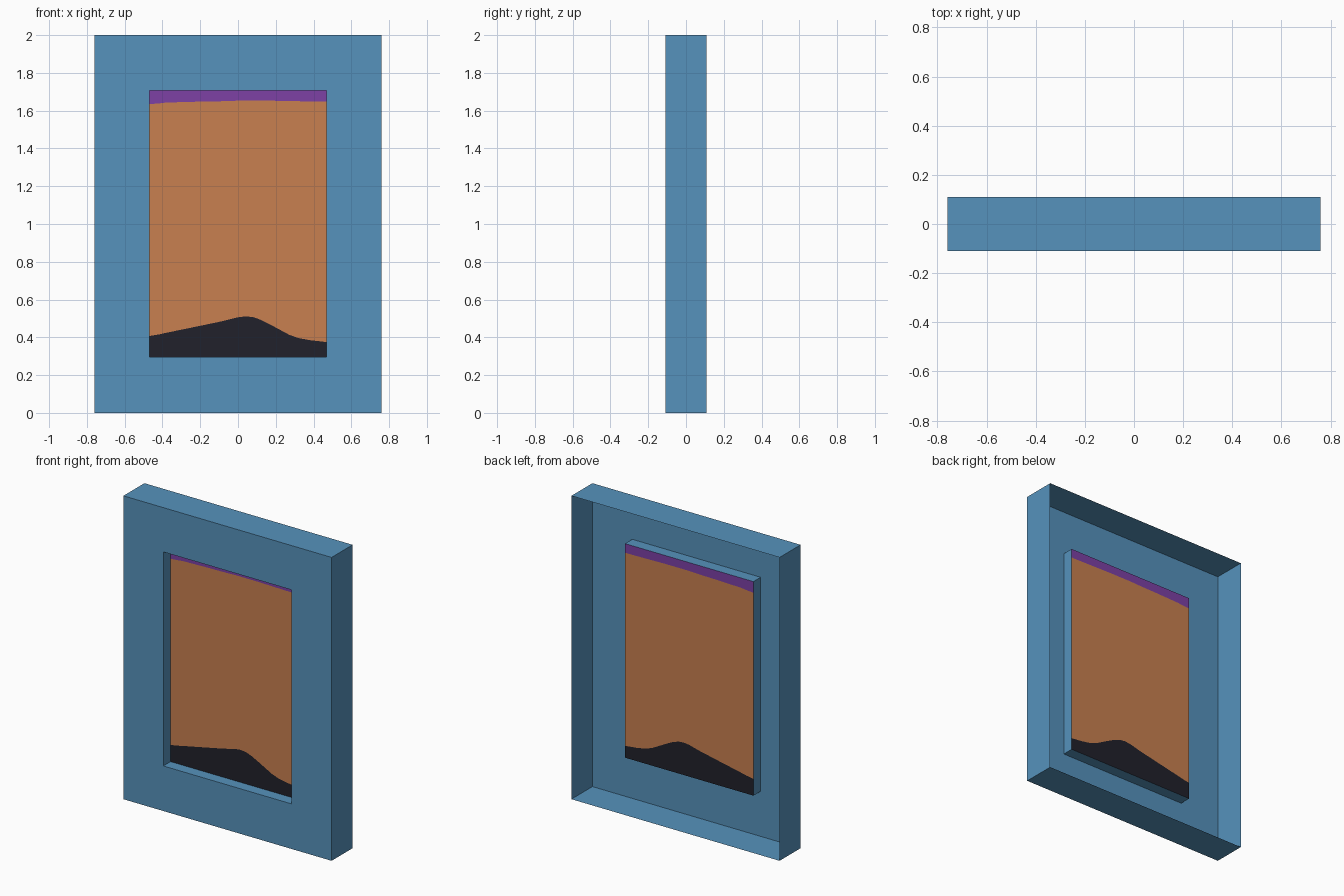
import bpy, bmesh

if "Cube" in bpy.data.objects:
    bpy.data.objects.remove(bpy.data.objects["Cube"])

W, D, H = 0.759, 0.109, 2.0           # half width, half depth, height
OW, OZ0, OZ1 = 0.468, 0.297, 1.708    # opening half width, bottom, top
YC = -D + 0.075                       # depth of the picture panel


def material(name, rgb):
    m = bpy.data.materials.new(name)
    m.diffuse_color = (*rgb, 1)
    m.use_nodes = True
    m.node_tree.nodes["Principled BSDF"].inputs["Base Color"].default_value = m.diffuse_color
    return m


blue = material("frame blue", (0.093, 0.288, 0.503))
dark = material("near black", (0.015, 0.015, 0.024))
orange = material("warm orange", (0.578, 0.216, 0.080))
purple = material("purple", (0.205, 0.053, 0.376))


def make_object(name, bm, mats):
    me = bpy.data.meshes.new(name)
    bm.to_mesh(me)
    bm.free()
    for m in mats:
        me.materials.append(m)
    ob = bpy.data.objects.new(name, me)
    bpy.context.collection.objects.link(ob)
    return ob


def ring(bm, w, z0, z1, y):
    return [bm.verts.new(p) for p in
            ((-w, y, z0), (w, y, z0), (w, y, z1), (-w, y, z1))]


# Frame: thin open-backed shell of outer sides, front face and inner reveal
bm = bmesh.new()
rings = [ring(bm, W, 0, H, D), ring(bm, W, 0, H, -D),
         ring(bm, OW, OZ0, OZ1, -D), ring(bm, OW, OZ0, OZ1, YC)]
for a, b in zip(rings, rings[1:]):
    for i in range(4):
        j = (i + 1) % 4
        bm.faces.new((a[i], a[j], b[j], b[i]))
bm.normal_update()
front = next(f for f in bm.faces if abs(f.normal.y) > 0.9)
if front.normal.y > 0:
    bmesh.ops.reverse_faces(bm, faces=bm.faces[:])
make_object("frame_shell", bm, [blue])

# Picture panel: columns (x, hill top, sky band bottom) split into three colours
profile = [(-OW, 0.407, 1.635), (-0.42, 0.415, 1.638), (-0.38, 0.424, 1.643),
           (-0.2, 0.461, 1.648), (-0.08, 0.486, 1.650), (0.0, 0.506, 1.653),
           (0.04, 0.511, 1.653), (0.08, 0.507, 1.653), (0.12, 0.493, 1.653),
           (0.17, 0.468, 1.653), (0.22, 0.441, 1.652), (0.27, 0.414, 1.651),
           (0.32, 0.396, 1.650), (0.38, 0.385, 1.649), (OW, 0.375, 1.648)]
bm = bmesh.new()
cols = [[bm.verts.new((x, YC, z)) for z in (OZ0, h, s, OZ1)]
        for x, h, s in profile]
for a, b in zip(cols, cols[1:]):
    for k in range(3):
        f = bm.faces.new((a[k], b[k], b[k + 1], a[k + 1]))
        f.material_index = k
make_object("picture_panel", bm, [dark, orange, purple])
